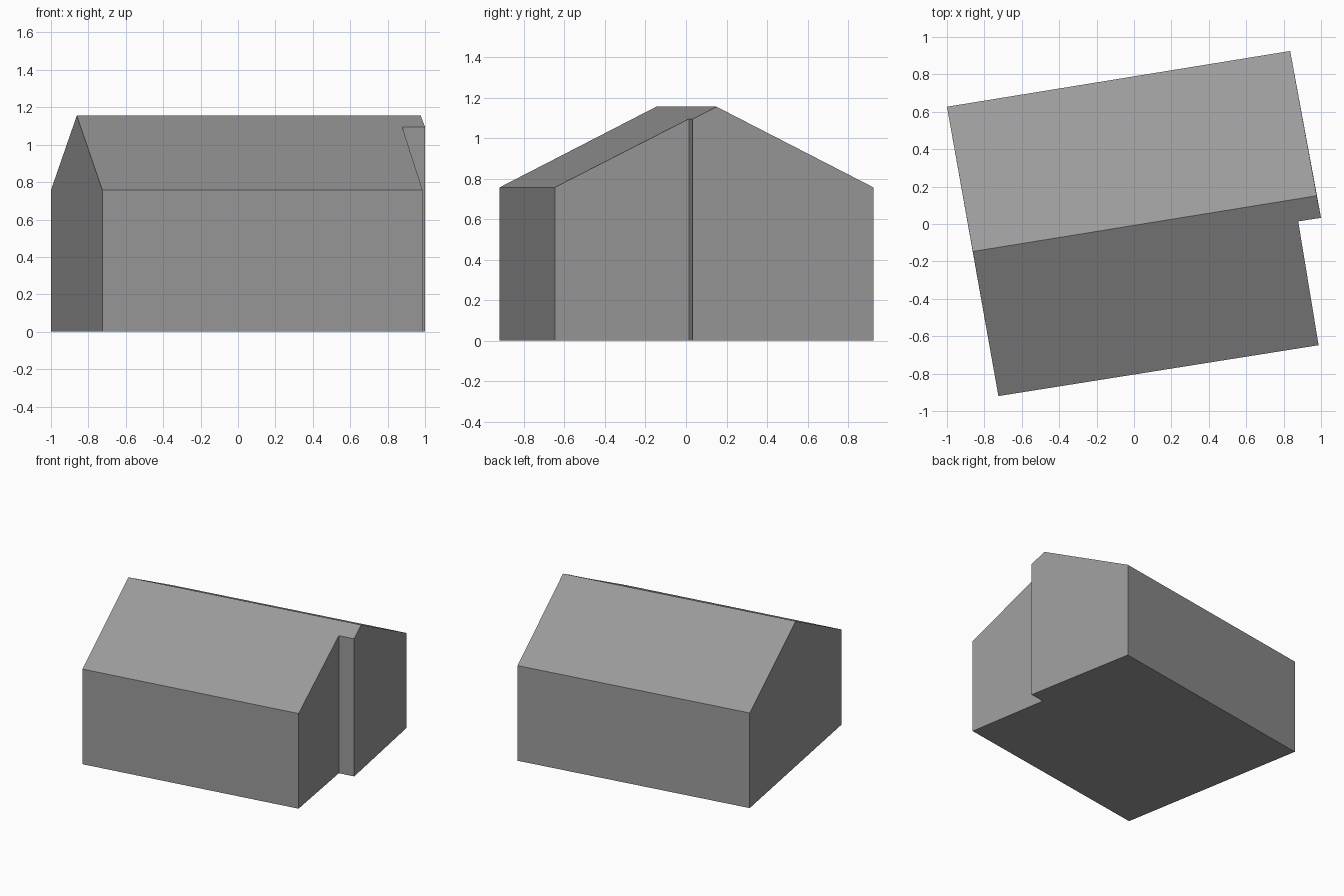
import bpy
import bmesh

cube = bpy.data.objects.get("Cube")
if cube:
    bpy.data.objects.remove(cube, do_unlink=True)

# Single wall and roof colour
grey = bpy.data.materials.new("plain_grey")
grey.use_nodes = True
colour = (0.325, 0.325, 0.325, 1)
grey.diffuse_color = colour
grey.node_tree.nodes["Principled BSDF"].inputs["Base Color"].default_value = colour

EAVES, NOTCH, RIDGE = 0.757, 1.095, 1.155

# Outline, anticlockwise from the rear left corner: x, y, wall height
outline = [
    (-1.0, 0.627, EAVES),
    (-0.862, -0.147, RIDGE),
    (-0.725, -0.92, EAVES),
    (0.987, -0.648, EAVES),
    (0.878, 0.014, NOTCH),
    (1.0, 0.033, NOTCH),
    (0.977, 0.151, RIDGE),
    (0.835, 0.925, EAVES),
]

bm = bmesh.new()
base = [bm.verts.new((x, y, 0)) for x, y, z in outline]
top = [bm.verts.new(p) for p in outline]

# Floor, walls and the two roof slopes
bm.faces.new(base[::-1])
for i in range(len(base)):
    j = (i + 1) % len(base)
    bm.faces.new((base[i], base[j], top[j], top[i]))
bm.faces.new(top[1:7])
bm.faces.new((top[0], top[1], top[6], top[7]))

# Join each gable wall into one face under the ridge
seams = [bm.edges.get((base[i], top[i])) for i in (1, 6)]
bmesh.ops.dissolve_edges(bm, edges=seams, use_verts=True)
bmesh.ops.recalc_face_normals(bm, faces=bm.faces[:])

mesh = bpy.data.meshes.new("gabled_building")
bm.to_mesh(mesh)
bm.free()
mesh.materials.append(grey)
building = bpy.data.objects.new("gabled_building", mesh)
bpy.context.collection.objects.link(building)
